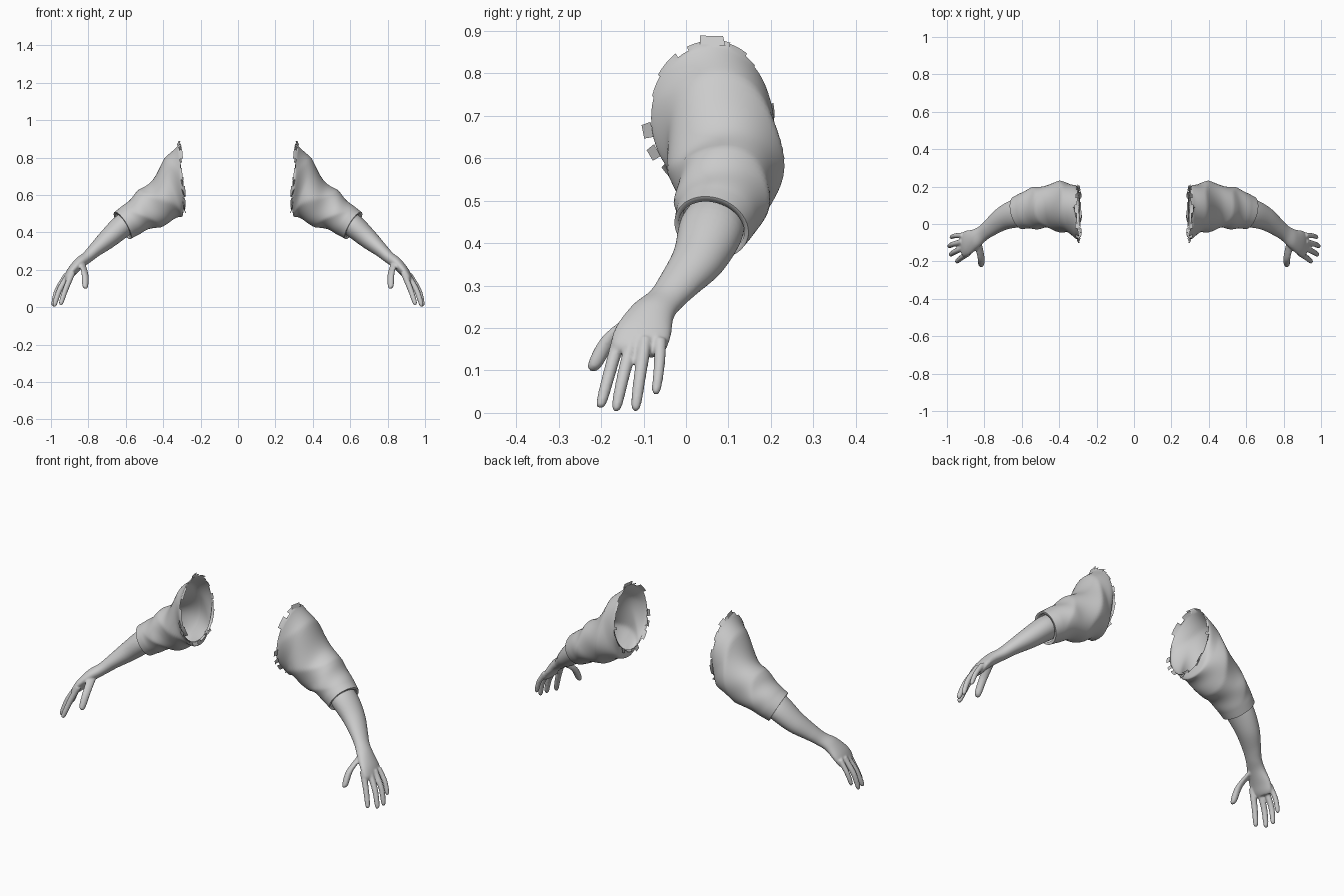
import bpy, bmesh, math, random
from mathutils import Vector

random.seed(4)
old = bpy.data.objects.get("Cube")
if old:
    bpy.data.objects.remove(old)

grey = bpy.data.materials.new("plain grey")
grey.use_nodes = True
grey.diffuse_color = (0.6, 0.6, 0.6, 1)
grey.node_tree.nodes["Principled BSDF"].inputs["Base Color"].default_value = (0.6, 0.6, 0.6, 1)


def spline(rows, steps):
    """Catmull-Rom through rows of numbers."""
    out = []
    last = len(rows) - 1
    for i in range(last):
        a, b, c, d = rows[max(i - 1, 0)], rows[i], rows[i + 1], rows[min(i + 2, last)]
        for k in range(steps):
            t = k / steps
            out.append([q + t / 2 * (r - p + t * (2 * p - 5 * q + 4 * r - s + t * (3 * (q - r) + s - p)))
                        for p, q, r, s in zip(a, b, c, d)])
    return out + [list(rows[-1])]


def ring_point(row, angle, scale=1.0):
    """Point on an oval ring: centre, two radii, pitch down and yaw forward in degrees."""
    x, y, z, ru, rv, pitch, yaw = row
    p, w = math.radians(pitch), math.radians(yaw)
    along = Vector((math.cos(p) * math.cos(w), -math.cos(p) * math.sin(w), -math.sin(p)))
    side = (Vector((0, 1, 0)) - along * along.y).normalized()
    up = along.cross(side)
    return Vector((x, y, z)) + scale * (side * ru * math.cos(angle) + up * rv * math.sin(angle))


def loft(bm, rows, count, fold=None, caps=True):
    rings = []
    for i, row in enumerate(rows):
        ring = []
        for j in range(count):
            a = math.tau * j / count
            s = 1 + fold(i / (len(rows) - 1), a) if fold else 1
            ring.append(bm.verts.new(ring_point(row, a, s)))
        rings.append(ring)
    for r0, r1 in zip(rings, rings[1:]):
        for j in range(count):
            k = (j + 1) % count
            bm.faces.new((r0[j], r0[k], r1[k], r1[j]))
    if caps:
        bm.faces.new(rings[0][::-1])
        bm.faces.new(rings[-1])
    return rings


def finish(bm, name):
    bmesh.ops.recalc_face_normals(bm, faces=bm.faces)
    mesh = bpy.data.meshes.new(name)
    bm.to_mesh(mesh)
    bm.free()
    mesh.materials.append(grey)
    for face in mesh.polygons:
        face.use_smooth = True
    obj = bpy.data.objects.new(name, mesh)
    bpy.context.collection.objects.link(obj)
    return obj


def mirror(obj):
    mod = obj.modifiers.new("mirror", "MIRROR")
    mod.use_mirror_merge = False


# Forearm and palm
arm = bmesh.new()
loft(arm, spline([
    (.55, .08, .48, .06, .06, 32, 15),
    (.62, .06, .433, .077, .062, 36, 22),
    (.70, .03, .362, .064, .052, 38, 28),
    (.765, -.015, .305, .050, .038, 39, 30),
    (.805, -.047, .268, .044, .032, 42, 28),
    (.845, -.078, .238, .052, .031, 46, 24),
    (.888, -.100, .192, .066, .026, 52, 20),
    (.912, -.112, .155, .064, .020, 58, 18),
    (.920, -.115, .138, .050, .012, 60, 18)], 6), 32)


# Fingers and thumb
def finger(base, middle, tip, radius):
    path = spline([base, middle, tip], 10)
    rows = []
    for i, (x, y, z) in enumerate(path):
        s = i / (len(path) - 1)
        r = radius * (1.1 - .25 * s) * math.sqrt(1.01 - s ** 12)
        rows.append((x, y, z, r, r, 68, 20))
    loft(arm, rows, 14)


finger((.885, -.155, .185), (.922, -.180, .095), (.950, -.203, .010), .0155)
finger((.905, -.125, .175), (.955, -.147, .090), (.984, -.166, .002), .0155)
finger((.915, -.095, .175), (.967, -.108, .090), (.990, -.120, .003), .015)
finger((.915, -.060, .175), (.957, -.063, .110), (.980, -.072, .042), .0135)
finger((.835, -.100, .235), (.818, -.178, .175), (.818, -.222, .098), .021)
arms = finish(arm, "forearms_and_hands")
blend = arms.modifiers.new("blend", "REMESH")
blend.mode = "VOXEL"
blend.voxel_size = .005
blend.use_smooth_shade = True
soften = arms.modifiers.new("soften", "SMOOTH")
soften.iterations = 5
mirror(arms)


# Sleeve with diagonal cloth folds that fade toward the cuff
def cloth(s, a):
    fade = min(1, s * 5) * min(1, max(0, .86 - s) * 4)
    ridge = 1 - 2 * abs(math.sin(a + 9 * s + .5 * math.sin(2 * a)))
    ripple = math.sin(2 * a - 17 * s + 1)
    return fade * (.04 * ridge + .035 * ripple)


sleeve = bmesh.new()
COUNT = 64
rows = spline([
    (.305, .060, .695, .142, .172, 5, 0),
    (.35, .085, .635, .137, .152, 18, 0),
    (.42, .095, .558, .126, .122, 29, 0),
    (.505, .088, .510, .114, .102, 32, 6),
    (.57, .075, .468, .100, .089, 31, 12),
    (.617, .060, .437, .090, .084, 30, 17)], 10)
rings = loft(sleeve, rows, COUNT, cloth, caps=False)

# Cuff turned inward
edge = rows[-1]
inner = [edge, edge[:3] + [.080, .070] + edge[5:], [.585, .07, .457, .078, .066, 30, 17]]
loft(sleeve, inner, COUNT, caps=False)

# Torn shoulder edge: ragged flaps, each a few columns wide
rim = rings[0]
j = 0
while j < COUNT:
    width = random.choice((2, 3, 4))
    length, flare = random.uniform(.002, .02), random.uniform(-.06, .09)
    span = [rim[k % COUNT] for k in range(j, min(j + width, COUNT) + 1)]
    outer = []
    for v in span:
        away = v.co - Vector(rows[0][:3])
        outer.append(sleeve.verts.new(v.co + Vector((-length, 0, 0)) + away * flare))
    for a, b, c, d in zip(span, span[1:], outer[1:], outer):
        sleeve.faces.new((a, b, c, d))
    j += width

# Loose scraps hanging from the torn edge
for angle, size in ((3.3, .018), (3.6, .016), (4.5, .02), (5.3, .018), (1.55, .03)):
    root = ring_point(rows[0], angle)
    out = (root - Vector(rows[0][:3])).normalized()
    across = Vector((-.2, -out.z, out.y)) * size
    lift = out * .022 + Vector((-.008, 0, 0))
    corners = (root - across, root + across, root + across + lift, root - across * .8 + lift)
    sleeve.faces.new([sleeve.verts.new(c) for c in corners])
mirror(finish(sleeve, "torn_sleeves"))
